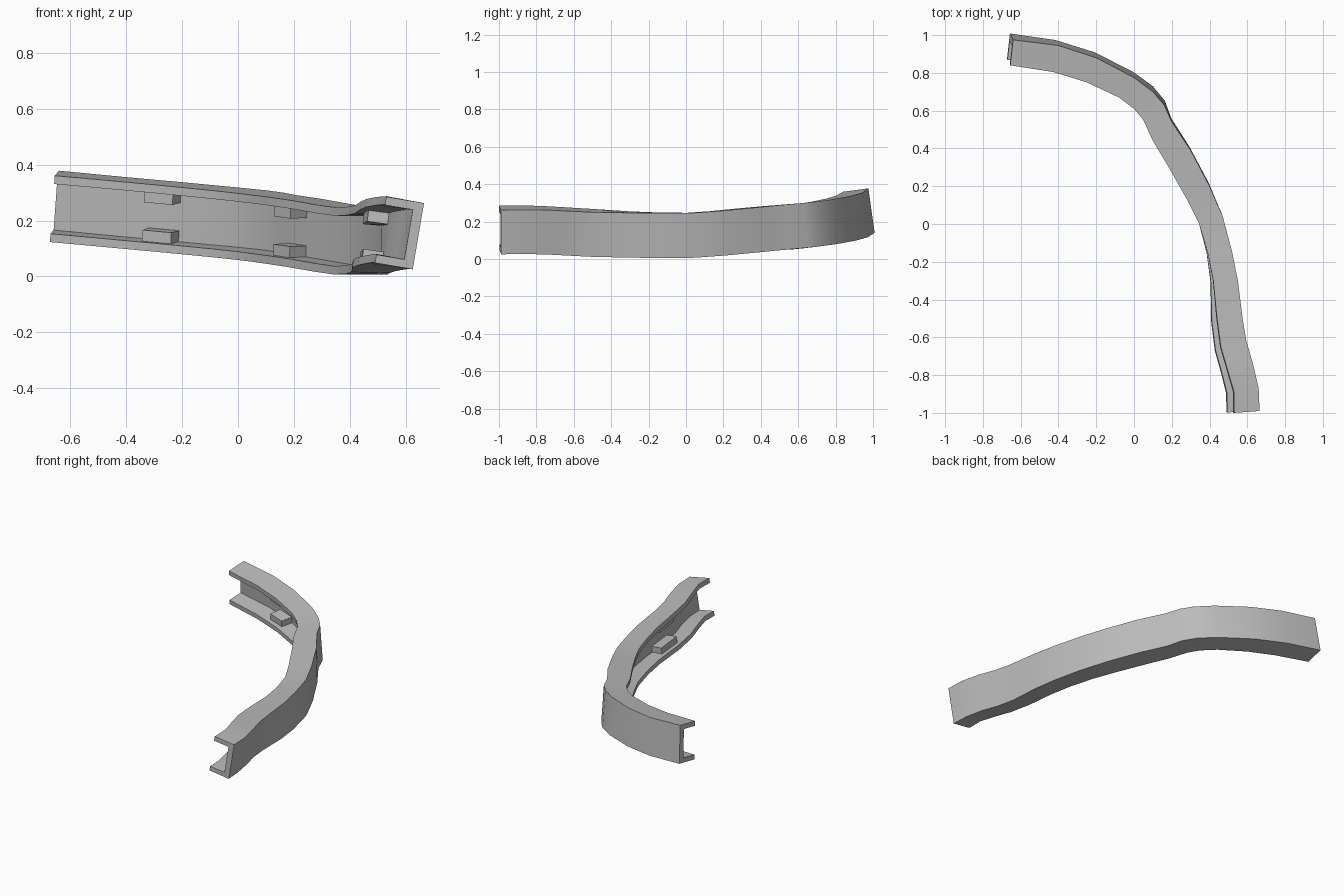
import bpy, bmesh, math
from mathutils import Vector

start_cube = bpy.data.objects.get("Cube")
if start_cube:
    bpy.data.objects.remove(start_cube, do_unlink=True)

grey = bpy.data.materials.new("plain_grey")
grey.use_nodes = True
colour = (0.5, 0.5, 0.5, 1)
grey.diffuse_color = colour
grey.node_tree.nodes["Principled BSDF"].inputs["Base Color"].default_value = colour

HEIGHT = 0.24
FLANGE = 0.03
WEB = 0.26      # web thickness as a share of the rail width

# Top edges of the rail, from back to front: outer x, y, z, inner x, y, z
STATIONS = [
    (-.64, .975, .378, -.655, .84, .36),
    (-.4, .945, .355, -.43, .805, .34),
    (-.2, .88, .337, -.25, .75, .323),
    (0, .775, .318, -.08, .67, .306),
    (.1, .7, .308, 0, .61, .297),
    (.16, .63, .3, .05, .55, .291),
    (.2, .54, .292, .1, .44, .285),
    (.3, .39, .277, .19, .29, .272),
    (.4, .2, .259, .28, .13, .256),
    (.47, .04, .247, .345, 0, .247),
    (.52, -.15, .246, .39, -.15, .249),
    (.55, -.3, .247, .42, -.3, .255),
    (.575, -.5, .25, .44, -.5, .268),
    (.595, -.62, .256, .46, -.65, .277),
    (.63, -.74, .262, .495, -.77, .284),
    (.66, -.87, .263, .53, -.89, .287),
    (.665, -.99, .262, .53, -1, .285),
]
LAST = len(STATIONS) - 1
outer = [Vector(s[:3]) for s in STATIONS]
inner = [Vector(s[3:]) for s in STATIONS]


def down_at(i):
    """Direction from the top flange to the bottom flange."""
    a, b = max(i - 1, 0), min(i + 1, LAST)
    along = (outer[b] + inner[b]) - (outer[a] + inner[a])
    normal = along.cross(outer[i] - inner[i]).normalized()
    return normal if normal.z < 0 else -normal


downs = [down_at(i) for i in range(LAST + 1)]


def place(t, u, v):
    """Point at station t, u across from the outer side, v below the top."""
    i = min(int(t), LAST - 1)
    f = t - i
    o, n, d = (rows[i].lerp(rows[i + 1], f) for rows in (outer, inner, downs))
    return o.lerp(n, u) + d * v


def sweep(name, profile, start, end):
    """Sweep a closed cross-section along part of the rail."""
    steps = [start] + [i for i in range(LAST + 1) if start < i < end] + [end]
    bm = bmesh.new()
    rings = [[bm.verts.new(place(t, u, v)) for u, v in profile] for t in steps]
    count = len(profile)
    for a, b in zip(rings, rings[1:]):
        for k in range(count):
            m = (k + 1) % count
            bm.faces.new((a[k], a[m], b[m], b[k]))
    bm.faces.new(rings[0])
    bm.faces.new(rings[-1])
    bmesh.ops.recalc_face_normals(bm, faces=bm.faces)
    mesh = bpy.data.meshes.new(name)
    bm.to_mesh(mesh)
    bm.free()
    mesh.materials.append(grey)
    obj = bpy.data.objects.new(name, mesh)
    bpy.context.collection.objects.link(obj)
    bpy.ops.object.select_all(action="DESELECT")
    obj.select_set(True)
    bpy.context.view_layer.objects.active = obj
    bpy.ops.object.shade_smooth_by_angle(angle=math.radians(30))
    return obj


# Curved channel rail, open towards the inside of the bend
low = HEIGHT - FLANGE
channel = [(0, 0), (1, 0), (1, FLANGE), (WEB, FLANGE),
           (WEB, low), (1, low), (1, HEIGHT), (0, HEIGHT)]
sweep("channel_rail", channel, 0, LAST)

# Pairs of clip blocks inside the channel, against each flange
for place_name, start, end in (("back", 1.5, 2.05),
                               ("middle", 6.1, 6.75),
                               ("front", 11.3, 12.2)):
    for side, v0, v1 in (("upper", FLANGE, FLANGE + .04),
                         ("lower", low - .04, low)):
        block = [(WEB, v0), (.8, v0), (.8, v1), (WEB, v1)]
        sweep(f"{place_name}_{side}_clip_block", block, start, end)
